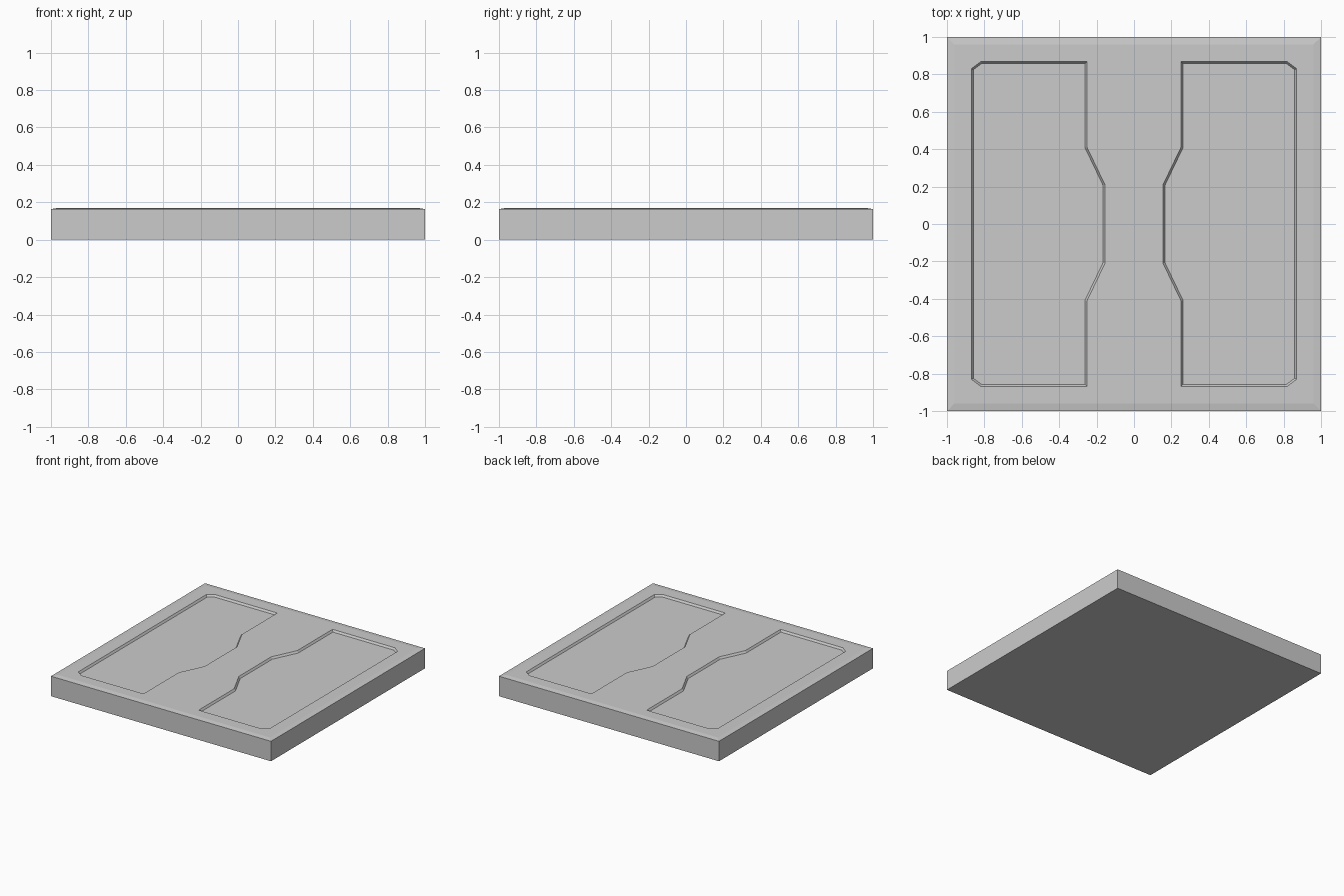
import bpy, bmesh

if "Cube" in bpy.data.objects:
    bpy.data.objects.remove(bpy.data.objects["Cube"])

RIM, TOP, INSET = 0.164, 0.17, 0.04   # edge height, top height, width of the edge slope
DEPTH, WALL = 0.016, 0.011            # recess depth and sloped wall width

bm = bmesh.new()


def ring(points, z):
    return [bm.verts.new((x, y, z)) for x, y in points]


def square(h, z):
    return ring([(-h, -h), (h, -h), (h, h), (-h, h)], z)


def loop_edges(vs):
    return [bm.edges.get((a, b)) or bm.edges.new((a, b))
            for a, b in zip(vs, vs[1:] + vs[:1])]


# slab: bottom, vertical sides and shallow slope round the top
levels = [square(1, 0), square(1, RIM), square(1 - INSET, TOP)]
bm.faces.new(levels[0][::-1])
for lo, hi in zip(levels, levels[1:]):
    for i in range(4):
        j = (i + 1) % 4
        bm.faces.new((lo[i], lo[j], hi[j], hi[i]))

# right panel outline, upper half from the outer edge inwards, mirrored in y then x
half = [(0.87, 0.83), (0.818, 0.869), (0.251, 0.869),
        (0.251, 0.41), (0.155, 0.21)]
right = half + [(x, -y) for x, y in reversed(half)]
left = [(-x, y) for x, y in reversed(right)]
panels = [ring(right, TOP), ring(left, TOP)]

# flat top surface around the two panels
edges = loop_edges(levels[2])
for p in panels:
    edges += loop_edges(p)
bmesh.ops.triangle_fill(bm, use_beauty=True, use_dissolve=False,
                        edges=edges, normal=(0, 0, 1))

# sunken panel floors with sloped walls
floors = [bm.faces.new(p) for p in panels]
for f in floors:
    f.normal_update()
    if f.normal.z < 0:
        f.normal_flip()
bmesh.ops.inset_individual(bm, faces=floors, thickness=WALL, depth=-DEPTH,
                           use_even_offset=True)
bmesh.ops.recalc_face_normals(bm, faces=bm.faces[:])

mesh = bpy.data.meshes.new("floor_tile")
bm.to_mesh(mesh)
bm.free()
tile = bpy.data.objects.new("floor_tile", mesh)
bpy.context.collection.objects.link(tile)
